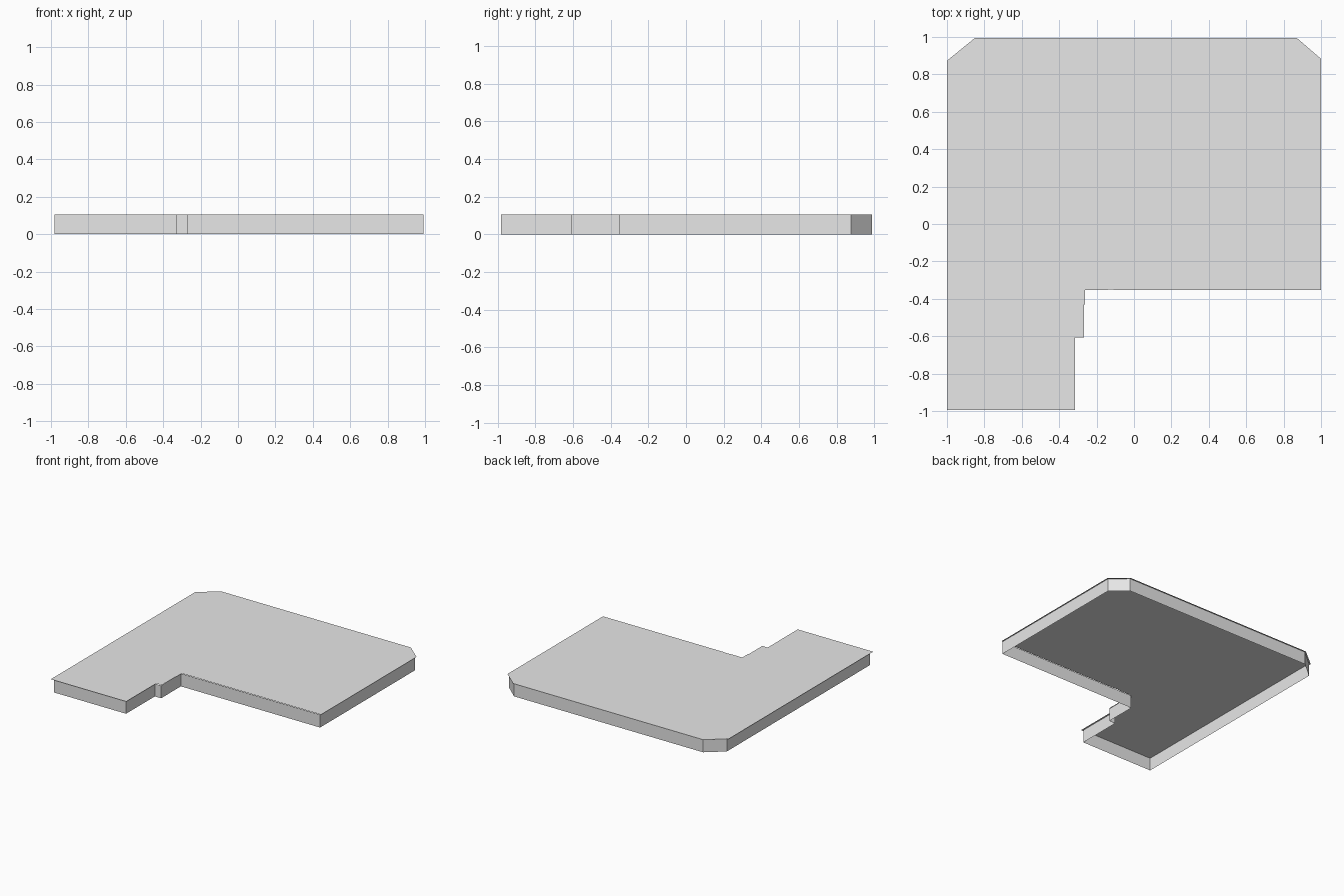
import bpy
import bmesh

cube = bpy.data.objects.get("Cube")
if cube:
    bpy.data.objects.remove(cube, do_unlink=True)

grey = bpy.data.materials.new("plain grey")
grey.use_nodes = True
colour = (0.8, 0.8, 0.8, 1)
grey.diffuse_color = colour
grey.node_tree.nodes["Principled BSDF"].inputs["Base Color"].default_value = colour

HEIGHT = 0.108
LIP = 0.003


def finish(name, bm):
    mesh = bpy.data.meshes.new(name)
    bm.to_mesh(mesh)
    bm.free()
    mesh.materials.append(grey)
    obj = bpy.data.objects.new(name, mesh)
    bpy.context.collection.objects.link(obj)
    return obj


def add_cap(name, outline, z):
    """Flat sheet facing up, counter-clockwise outline."""
    bm = bmesh.new()
    bm.faces.new([bm.verts.new((x, y, z)) for x, y in outline])
    return finish(name, bm)


def add_skirt(name, outline, top):
    """Open thin wall around a counter-clockwise outline."""
    bm = bmesh.new()
    low = [bm.verts.new((x, y, 0)) for x, y in outline]
    high = [bm.verts.new((x, y, top)) for x, y in outline]
    for i in range(len(outline)):
        j = (i + 1) % len(outline)
        bm.faces.new((low[i], low[j], high[j], high[i]))
    return finish(name, bm)


# Roof sheet: L-shaped, two chamfered back corners, stepped notch at the front
roof_outline = [
    (-1, -0.995), (-0.316, -0.995), (-0.316, -0.606), (-0.267, -0.606),
    (-0.267, -0.43), (-0.262, -0.43), (-0.262, -0.354),
    (-0.15, -0.354), (-0.13, -0.349), (-0.09, -0.354),
    (1, -0.354), (1, 0.883), (0.87, 0.995), (-0.85, 0.995), (-1, 0.873),
]
add_cap("roof_sheet", roof_outline, HEIGHT)

# Skirt wall set slightly inside the roof edge, open underneath
wall_outline = [
    (-0.982, -0.982), (-0.327, -0.982), (-0.327, -0.61), (-0.27, -0.61),
    (-0.27, -0.354), (0.992, -0.354), (0.992, 0.877), (0.867, 0.987),
    (-0.846, 0.987), (-0.982, 0.873),
]
add_skirt("skirt_wall", wall_outline, HEIGHT - LIP)
